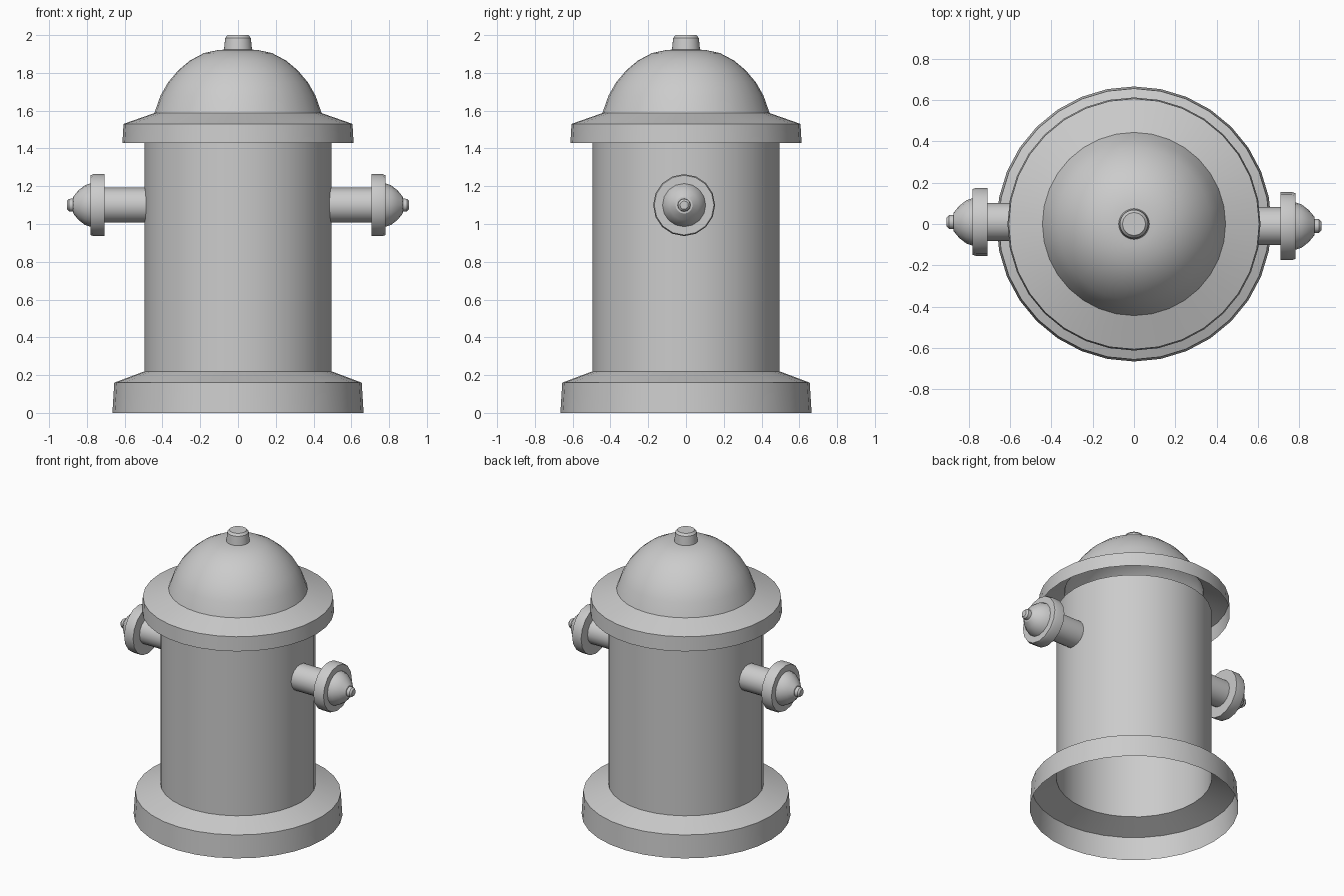
import bpy, math
from mathutils import Matrix

cube = bpy.data.objects.get("Cube")
if cube:
    bpy.data.objects.remove(cube, do_unlink=True)

grey = bpy.data.materials.new("plain grey")
grey.use_nodes = True
tone = (0.6, 0.6, 0.6, 1)
grey.diffuse_color = tone
grey.node_tree.nodes["Principled BSDF"].inputs["Base Color"].default_value = tone


def lathe(name, profile, sides=32, matrix=Matrix()):
    """Spin (radius, height) points about z; zero radius closes an end."""
    verts, rings, faces = [], [], []
    for r, z in profile:
        n = sides if r else 1
        rings.append([len(verts) + i for i in range(n)])
        for i in range(n):
            a = math.tau * i / sides
            verts.append((r * math.cos(a), r * math.sin(a), z))
    for low, high in zip(rings, rings[1:]):
        for i in range(sides):
            j = (i + 1) % sides
            if len(high) == 1:
                faces.append((low[i], low[j], high[0]))
            else:
                faces.append((low[i], low[j], high[j], high[i]))
    mesh = bpy.data.meshes.new(name)
    mesh.from_pydata(verts, [], faces)
    mesh.transform(matrix)
    mesh.materials.append(grey)
    obj = bpy.data.objects.new(name, mesh)
    bpy.context.collection.objects.link(obj)
    bpy.ops.object.select_all(action="DESELECT")
    obj.select_set(True)
    bpy.context.view_layer.objects.active = obj
    bpy.ops.object.shade_smooth_by_angle(angle=math.radians(30))
    return obj


# Hollow base, barrel and collar, all open underneath
lathe("base_flange", [(0.665, 0), (0.655, 0.16), (0.495, 0.22)])
lathe("barrel", [(0.495, 0.22), (0.495, 1.43)])
lathe("collar", [(0.612, 1.43), (0.606, 1.53), (0.443, 1.587)])

# Domed bonnet with its top nut
lathe("bonnet", [(0.443, 1.587), (0.41, 1.68), (0.37, 1.75), (0.315, 1.815),
                 (0.255, 1.865), (0.18, 1.905), (0.1, 1.922), (0, 1.925)])
lathe("top_nut", [(0.075, 1.915), (0.068, 1.985), (0.055, 2.0), (0, 2.0)])

# Side outlets, the second turned half way round
outward = Matrix.Translation((0, -0.01, 1.1)) @ Matrix.Rotation(math.pi / 2, 4, "Y")
for side, turn in (("left", 0), ("right", math.pi)):
    place = Matrix.Rotation(turn, 4, "Z") @ outward
    lathe(side + "_outlet_pipe", [(0.092, 0.47), (0.092, 0.71)], 16, place)
    lathe(side + "_outlet_flange", [(0.09, 0.708), (0.164, 0.708), (0.164, 0.765),
                                    (0.158, 0.782), (0.11, 0.782)], 16, place)
    lathe(side + "_outlet_cap", [(0.115, 0.78), (0.105, 0.81), (0.078, 0.845),
                                 (0.045, 0.872), (0, 0.876)], 16, place)
    lathe(side + "_outlet_nut", [(0.035, 0.87), (0.033, 0.895), (0.022, 0.906),
                                 (0, 0.906)], 12, place)
